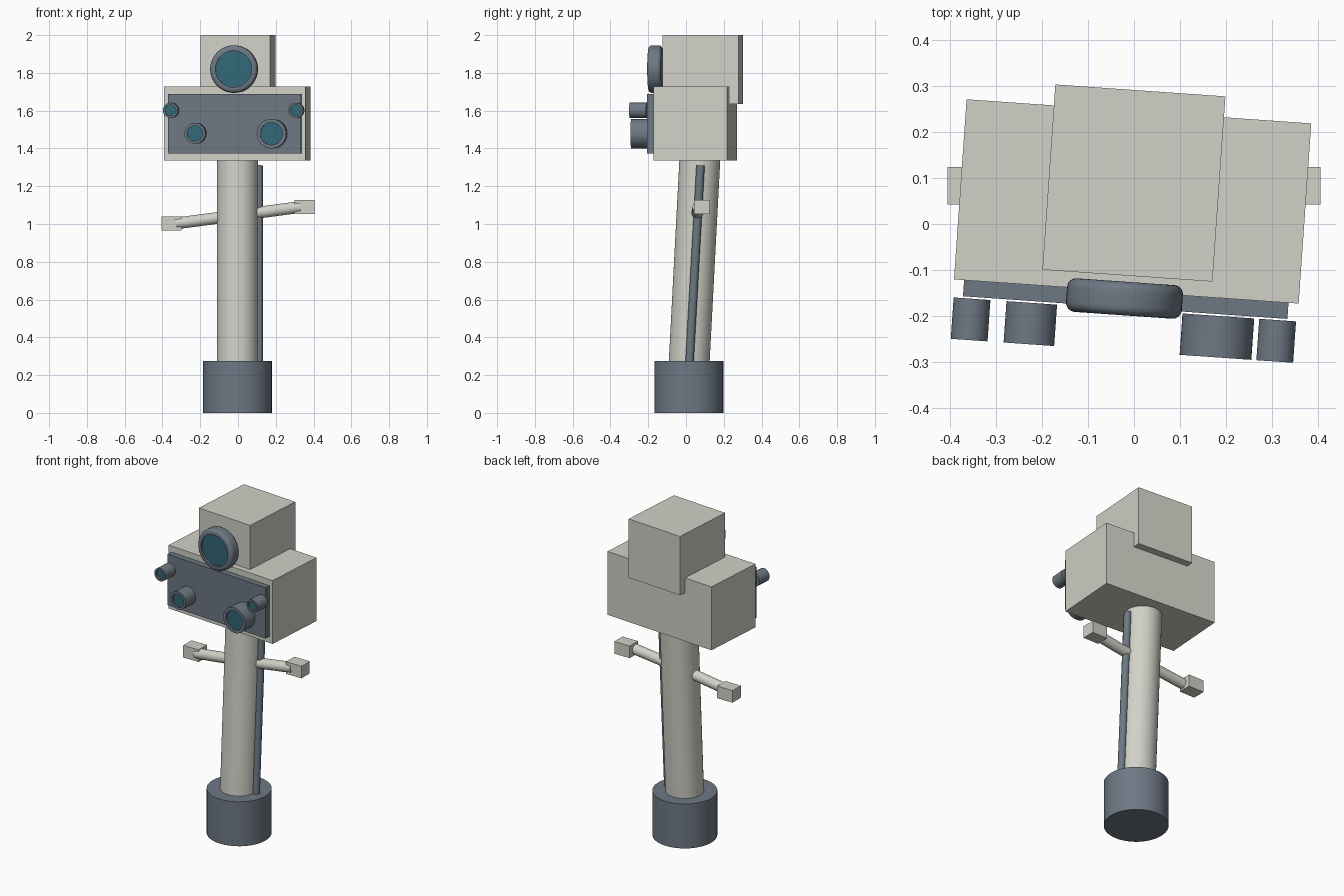
import bpy, bmesh, math
from mathutils import Matrix, Vector

cube = bpy.data.objects.get("Cube")
if cube:
    bpy.data.objects.remove(cube, do_unlink=True)


def material(name, rgb):
    m = bpy.data.materials.new(name)
    m.use_nodes = True
    m.diffuse_color = (*rgb, 1)
    m.node_tree.nodes["Principled BSDF"].inputs["Base Color"].default_value = (*rgb, 1)
    return m


shell = material("pale grey shell", (0.64, 0.64, 0.58))
slate = material("slate grey", (0.155, 0.19, 0.23))
glass = material("teal glass", (0.033, 0.14, 0.19))

# Frame of the turned head
head = Matrix.Translation((-0.003, 0.049, 0)) @ Matrix.Rotation(math.radians(-4), 4, "Z")
flat = Matrix.Identity(4)


def finish(name, bm, mats, smooth=False):
    bmesh.ops.recalc_face_normals(bm, faces=bm.faces)
    me = bpy.data.meshes.new(name)
    bm.to_mesh(me)
    bm.free()
    for m in mats:
        me.materials.append(m)
    ob = bpy.data.objects.new(name, me)
    bpy.context.collection.objects.link(ob)
    if smooth:
        bpy.ops.object.select_all(action="DESELECT")
        ob.select_set(True)
        bpy.context.view_layer.objects.active = ob
        bpy.ops.object.shade_smooth_by_angle(angle=math.radians(35))
    return ob


def box(name, center, size, mat, frame=flat):
    bm = bmesh.new()
    place = frame @ Matrix.Translation(center) @ Matrix.Diagonal((*size, 1))
    bmesh.ops.create_cube(bm, size=1, matrix=place)
    return finish(name, bm, [mat])


def rod(name, a, b, radius, mat):
    a, b = Vector(a), Vector(b)
    turn = (b - a).to_track_quat("Z", "Y").to_matrix().to_4x4()
    bm = bmesh.new()
    bmesh.ops.create_cone(bm, cap_ends=True, segments=48, radius1=radius, radius2=radius,
                          depth=(b - a).length, matrix=Matrix.Translation((a + b) / 2) @ turn)
    return finish(name, bm, [mat], True)


def lens(name, x, z, back, front, radius, glass_radius, bevel, recess):
    """Barrel turned about the y axis, closed by a recessed glass disc."""
    profile = [(radius - bevel, back)]
    if bevel:
        for end, sign, start in ((back, 1, 0), (front, -1, 1)):
            for i in range(7):
                t = math.pi / 2 * (i / 6)
                s, c = (math.cos(t), math.sin(t)) if start else (math.sin(t), math.cos(t))
                profile.append((radius - bevel + bevel * s, end + (back > front) * -sign * bevel * (1 - c)))
    else:
        profile += [(radius, back), (radius, front)]
    profile += [(glass_radius, front), (glass_radius, front + recess)]
    bm = bmesh.new()
    n = 48
    rings = []
    for r, y in profile:
        rings.append([bm.verts.new((r * math.cos(2 * math.pi * k / n), y,
                                    r * math.sin(2 * math.pi * k / n))) for k in range(n)])
    for p, q in zip(rings, rings[1:]):
        for k in range(n):
            j = (k + 1) % n
            bm.faces.new((p[k], p[j], q[j], q[k]))
    bm.faces.new(rings[0])
    disc = bm.faces.new(rings[-1])
    disc.material_index = 1
    bmesh.ops.remove_doubles(bm, verts=bm.verts, dist=1e-5)
    bm.transform(head @ Matrix.Translation((x, 0, z)))
    return finish(name, bm, [slate, glass], True)


# Base, leaning post and side cable
rod("base", (-0.003, 0.0155, 0), (-0.003, 0.0155, 0.275), 0.182, slate)
rod("post", (-0.003, 0.008, 0.1), (-0.003, 0.079, 1.45), 0.108, shell)
rod("side_cable", (0.11, 0.012, 0.15), (0.11, 0.077, 1.31), 0.022, slate)

# Arms and hands
for side, sx, z in (("left", 1, 1.09), ("right", -1, 1.003)):
    rod(side + "_arm", (0, 0.058, 1.046), (sx * 0.33, 0.066, z), 0.031, shell)
    box(side + "_hand", (sx * 0.352, 0.083, z), (0.105, 0.081, 0.075), shell)

# Head boxes and face plate
box("head", (0, 0, 1.531), (0.75, 0.392, 0.392), shell, head)
box("upper_head", (0, 0.04, 1.818), (0.37, 0.403, 0.364), shell, head)
box("face_plate", (0, -0.211, 1.532), (0.706, 0.04, 0.315), slate, head)

# Main eye and four smaller lenses
lens("main_eye", -0.003, 1.82, -0.175, -0.248, 0.126, 0.096, 0.02, 0.01)
for name, x, z, r, g in (("right_upper_lens", -0.333, 1.602, 0.04, 0.029),
                         ("right_lower_lens", -0.203, 1.48, 0.055, 0.041),
                         ("left_lower_lens", 0.203, 1.478, 0.078, 0.059),
                         ("left_upper_lens", 0.332, 1.602, 0.04, 0.029)):
    lens(name, x, z, -0.235, -0.325, r, g, 0, 0.01)
